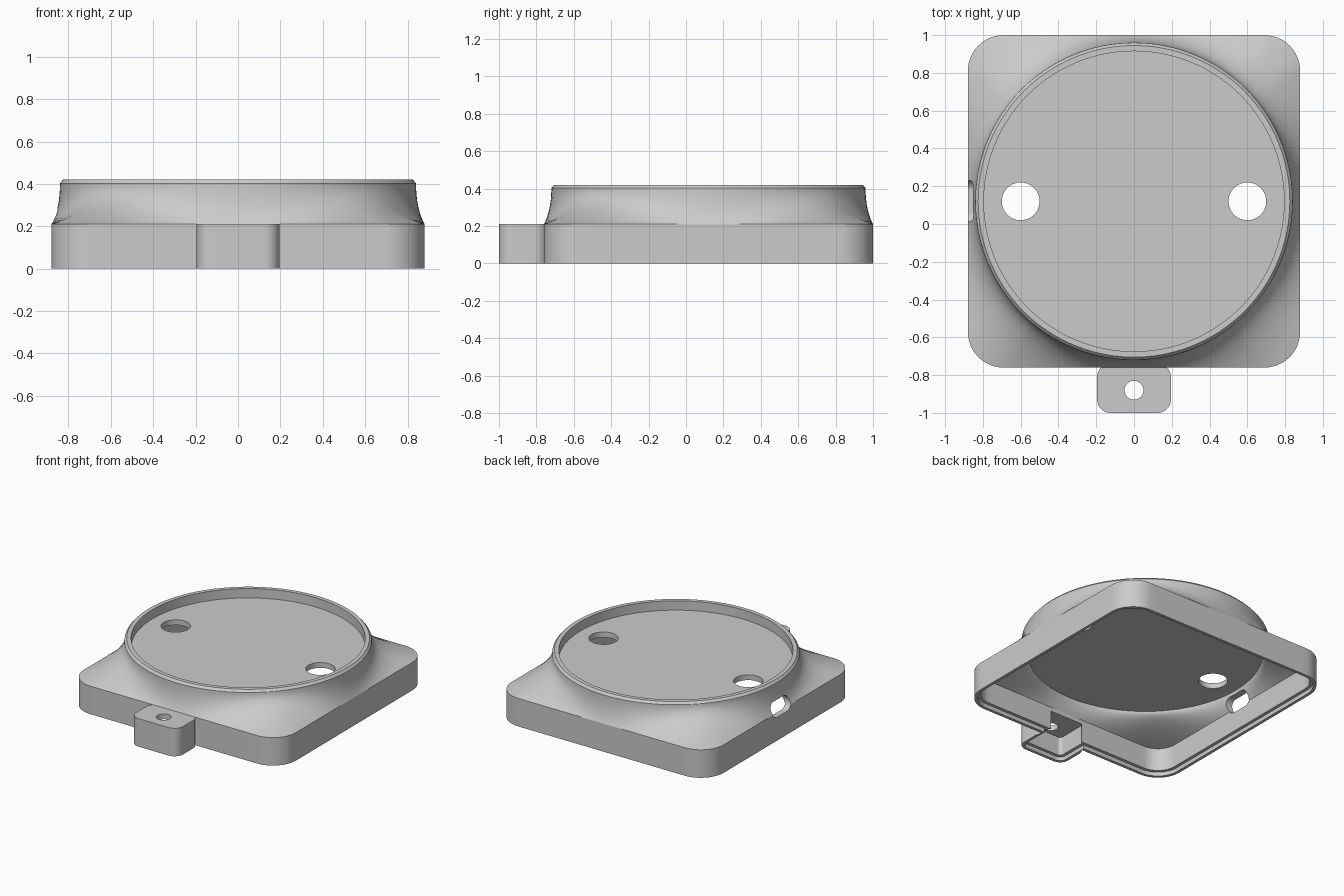
import bpy, bmesh, math
from mathutils import Vector

cube = bpy.data.objects.get("Cube")
if cube:
    bpy.data.objects.remove(cube, do_unlink=True)

CY = 0.12          # centre of the square housing
WALL_TOP = 0.21    # where the straight wall ends

grey = bpy.data.materials.new("plain_grey")
grey.use_nodes = True
grey.diffuse_color = (0.6, 0.6, 0.6, 1)
grey.node_tree.nodes["Principled BSDF"].inputs["Base Color"].default_value = (0.6, 0.6, 0.6, 1)


def outline(hw, hh, r, side=1, steps=12):
    """Rounded rectangle, with each straight side split into equal pieces."""
    pts = []
    for i, (sx, sy) in enumerate([(1, 1), (-1, 1), (-1, -1), (1, -1)]):
        for k in range(steps + 1):
            a = math.pi / 2 * (i + k / steps)
            pts.append(Vector((sx * (hw - r) + r * math.cos(a),
                               sy * (hh - r) + r * math.sin(a))))
    n, out = len(pts), []
    for i, p in enumerate(pts):
        out.append(p)
        if i % (steps + 1) == steps:
            q = pts[(i + 1) % n]
            out += [p.lerp(q, s / side) for s in range(1, side)]
    return out


def loft(name, rings, loc=(0, 0, 0)):
    """Closed solid through rings of (points, height)."""
    bm = bmesh.new()
    loops = [[bm.verts.new((p.x, p.y, z)) for p in pts] for pts, z in rings]
    n = len(loops[0])
    for a, b in zip(loops, loops[1:]):
        for i in range(n):
            j = (i + 1) % n
            bm.faces.new((a[i], a[j], b[j], b[i]))
    bm.faces.new(loops[0][::-1])
    bm.faces.new(loops[-1])
    bmesh.ops.recalc_face_normals(bm, faces=bm.faces)
    mesh = bpy.data.meshes.new(name)
    bm.to_mesh(mesh)
    bm.free()
    mesh.materials.append(grey)
    ob = bpy.data.objects.new(name, mesh)
    ob.location = loc
    bpy.context.collection.objects.link(ob)
    return ob


def square(inset):
    return outline(0.88 - inset, 0.88 - inset, 0.19 - inset, side=24)


def circle(base, r):
    return [p.normalized() * r for p in base]


def shoulder(base, z0, r, z1, zc, steps=14):
    """Flared transition from the square up to a circle, upright at the top."""
    top, rings = circle(base, r), []
    for k in range(1, steps + 1):
        t = k / steps
        a, b, c = (1 - t) ** 2, 2 * t * (1 - t), t * t
        rings.append(([p * a + q * (b + c) for p, q in zip(base, top)],
                      a * z0 + b * zc + c * z1))
    return rings


def cylinder(name, r, x, y):
    bpy.ops.mesh.primitive_cylinder_add(vertices=48, radius=r, depth=2, location=(x, y, 0))
    bpy.context.object.name = name
    return bpy.context.object


def combine(target, tool, operation):
    mod = target.modifiers.new(operation.lower(), "BOOLEAN")
    mod.operation, mod.solver, mod.object = operation, "EXACT", tool
    bpy.ops.object.select_all(action="DESELECT")
    bpy.context.view_layer.objects.active = target
    target.select_set(True)
    bpy.ops.object.modifier_apply(modifier=mod.name)
    bpy.data.objects.remove(tool, do_unlink=True)


# Housing: square wall, flared shoulder, chamfered rim and recessed round floor
base = square(0)
rim = [(circle(base, r), z) for r, z in
       [(0.825, 0.42), (0.795, 0.42), (0.795, 0.35)]]
housing = loft("housing", [(base, 0), (base, WALL_TOP)]
               + shoulder(base, WALL_TOP, 0.84, 0.403, 0.285) + rim, (0, CY, 0))

# Mounting tab on the front
tab = loft("mounting_tab", [(outline(0.195, 0.13, 0.07), z) for z in (0, WALL_TOP)],
           (0, -0.87, 0))
combine(housing, tab, "UNION")

# Hollow underside with a stepped lip
lip, inner = square(0.022), square(0.045)
cavity = loft("cavity", [(lip, -0.05), (lip, 0.03), (inner, 0.03), (inner, 0.2)]
              + shoulder(inner, 0.2, 0.8, 0.31, 0.26), (0, CY, 0))
combine(housing, cavity, "DIFFERENCE")

# Hollow tab, open to the main cavity
tab_lip, tab_inner = outline(0.173, 0.144, 0.048), outline(0.15, 0.121, 0.025)
tab_cavity = loft("tab_cavity", [(tab_lip, -0.05), (tab_lip, 0.03),
                                 (tab_inner, 0.03), (tab_inner, 0.17)], (0, -0.834, 0))
combine(housing, tab_cavity, "DIFFERENCE")

# Round holes through the floor and the tab
for name, r, x, y in [("floor_hole", 0.1, 0.6, CY), ("floor_hole", 0.1, -0.6, CY),
                      ("tab_hole", 0.05, 0, -0.88)]:
    combine(housing, cylinder(name, r, x, y), "DIFFERENCE")

# Slot through the right wall
slot = loft("side_slot", [(outline(0.055, 0.11, 0.0545), z) for z in (-0.2, 0.2)],
            (-0.88, CY, 0.23))
slot.rotation_euler = (0, math.pi / 2, 0)
bpy.context.view_layer.update()
combine(housing, slot, "DIFFERENCE")

# One material, smooth with sharp edges kept
housing.data.materials.clear()
housing.data.materials.append(grey)
for f in housing.data.polygons:
    f.material_index = 0
bpy.ops.object.shade_smooth_by_angle(angle=math.radians(25))
